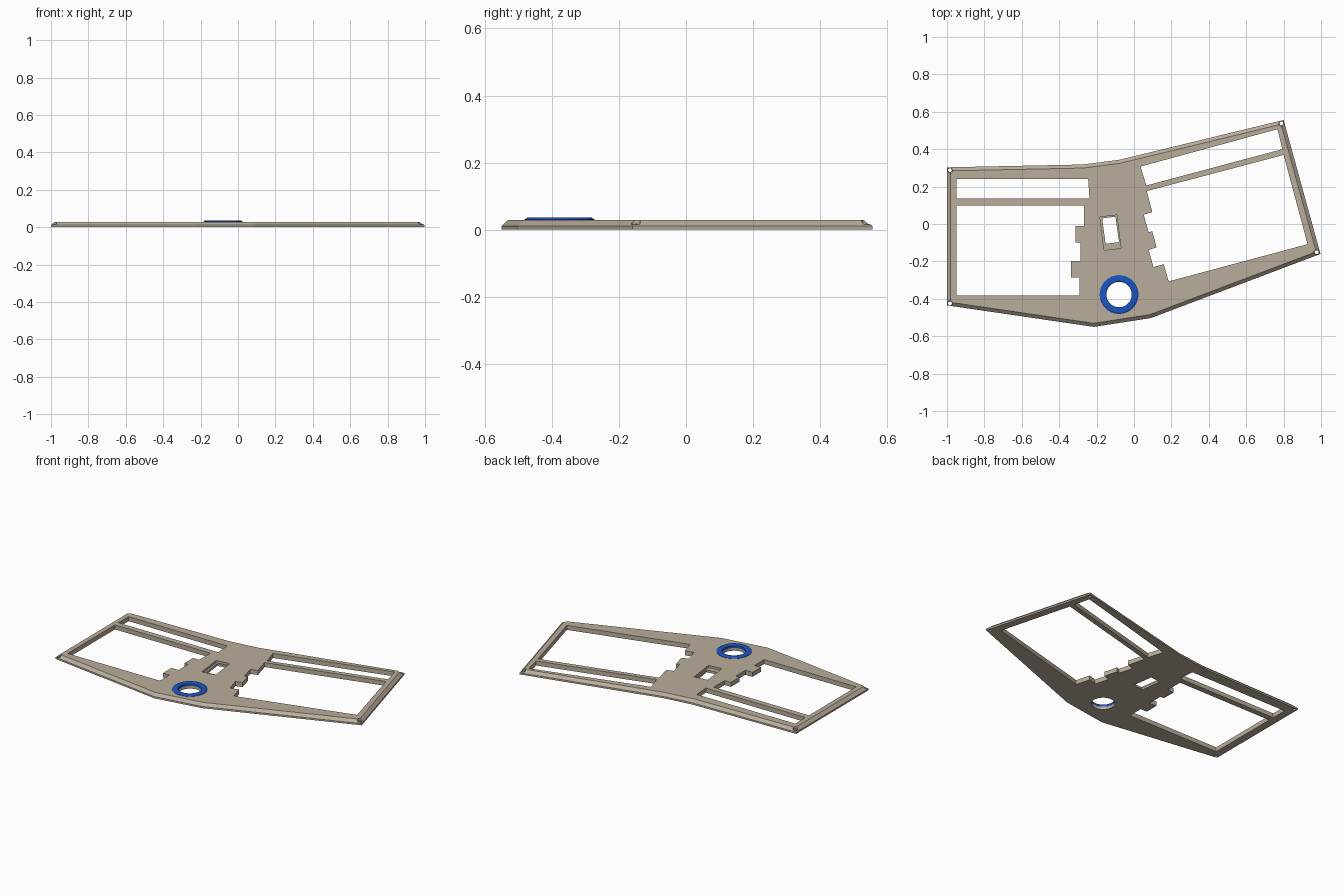
import bpy, bmesh, math
from mathutils import Vector

if "Cube" in bpy.data.objects:
    bpy.data.objects.remove(bpy.data.objects["Cube"])


def material(name, rgb):
    m = bpy.data.materials.new(name)
    m.diffuse_color = (*rgb, 1)
    m.use_nodes = True
    m.node_tree.nodes["Principled BSDF"].inputs["Base Color"].default_value = m.diffuse_color
    return m


tan = material("warm_tan", (0.49, 0.423, 0.333))
blue = material("bright_blue", (0.012, 0.09, 0.53))


def inset(pts, d):
    """Move every edge of a counter-clockwise outline inward by d."""
    out = []
    for i, p in enumerate(pts):
        p = Vector(p)
        a = (p - Vector(pts[i - 1])).normalized()
        b = (Vector(pts[(i + 1) % len(pts)]) - p).normalized()
        na, nb = Vector((-a.y, a.x)), Vector((-b.y, b.x))
        out.append(p + (na + nb) * d / (1 + na.dot(nb)))
    return out


def circle(x, y, r, n):
    return [(x + r * math.cos(math.tau * i / n), y + r * math.sin(math.tau * i / n))
            for i in range(n)]


def loft(bm, levels, closed=False):
    """Skin a stack of (outline, z) loops; cap the ends or close into a ring."""
    loops = [[bm.verts.new((p[0], p[1], z)) for p in pts] for pts, z in levels]
    pairs = list(zip(loops, loops[1:]))
    if closed:
        pairs.append((loops[-1], loops[0]))
    for lo, hi in pairs:
        for i in range(len(lo)):
            j = (i + 1) % len(lo)
            bm.faces.new((lo[i], lo[j], hi[j], hi[i]))
    if not closed:
        bm.faces.new(loops[0][::-1])
        bm.faces.new(loops[-1])


def finish(bm, name, mat):
    bmesh.ops.recalc_face_normals(bm, faces=bm.faces)
    me = bpy.data.meshes.new(name)
    bm.to_mesh(me)
    bm.free()
    me.materials.append(mat)
    ob = bpy.data.objects.new(name, me)
    bpy.context.collection.objects.link(ob)
    return ob


# Bent frame plate with a chamfered upper rim
outline = [(-1.0, 0.303), (-1.0, -0.435), (-0.215, -0.55), (0.09, -0.503),
           (0.997, -0.16), (0.80, 0.556), (-0.08, 0.343), (-0.275, 0.318)]
TOP = 0.029
bm = bmesh.new()
loft(bm, [(outline, 0), (outline, 0.011), (inset(outline, 0.019), TOP)])
plate = finish(bm, "frame_plate", tan)

# Window openings
windows = [
    [(-0.95, 0.24), (-0.95, 0.137), (-0.238, 0.137), (-0.245, 0.24)],
    [(-0.95, 0.10), (-0.95, -0.383), (-0.291, -0.383), (-0.291, -0.285),
     (-0.337, -0.285), (-0.337, -0.198), (-0.286, -0.198), (-0.286, -0.10),
     (-0.313, -0.10), (-0.313, -0.012), (-0.268, -0.012), (-0.268, 0.10)],
    [(0.035, 0.307), (0.068, 0.176), (0.795, 0.40), (0.768, 0.506)],
    [(0.068, 0.176), (0.098, 0.063), (0.052, 0.05), (0.078, -0.045),
     (0.097, -0.038), (0.121, -0.125), (0.078, -0.138), (0.104, -0.23),
     (0.159, -0.215), (0.185, -0.307), (0.928, -0.108), (0.80, 0.369)],
]
windows[2] = [(0.035, 0.307), (0.066, 0.206), (0.793, 0.40), (0.767, 0.507)]
bm = bmesh.new()
for w in windows:
    loft(bm, [(w, -0.02), (w, 0.06)])

# Central slot: through opening with a shallow ledge at the front end
small = [(-0.170, 0.030), (-0.152, -0.106), (-0.080, -0.097), (-0.099, 0.039)]
large = [(-0.182, 0.037), (-0.160, -0.140), (-0.070, -0.129), (-0.092, 0.048)]
loft(bm, [(small, -0.02), (small, 0.014), (large, 0.0145), (large, 0.06)])

# Round opening for the ring
hole = circle(-0.08, -0.377, 0.069, 32)
loft(bm, [(hole, -0.02), (hole, 0.06)])

# Counterbored screw holes in the outer corners
for x, y in [(-0.984, 0.287), (-0.984, -0.425), (0.788, 0.538), (0.977, -0.151)]:
    bore, seat = circle(x, y, 0.010, 16), circle(x, y, 0.015, 16)
    loft(bm, [(bore, -0.02), (bore, 0.016), (seat, 0.0165), (seat, 0.06)])
cutter = finish(bm, "opening_cutter", tan)
cutter.hide_render = True

cut = plate.modifiers.new("openings", "BOOLEAN")
cut.operation = "DIFFERENCE"
cut.solver = "EXACT"
cut.object = cutter
bpy.context.view_layer.objects.active = plate
plate.select_set(True)
bpy.ops.object.modifier_apply(modifier=cut.name)
bpy.data.objects.remove(cutter)

# Blue bevelled ring around the round opening
bm = bmesh.new()
section = [(0.068, 0.018), (0.104, 0.018), (0.104, 0.031), (0.096, 0.036),
           (0.074, 0.036), (0.068, 0.032)]
loft(bm, [(circle(-0.08, -0.377, r, 32), z) for r, z in section], closed=True)
finish(bm, "dial_ring", blue)
